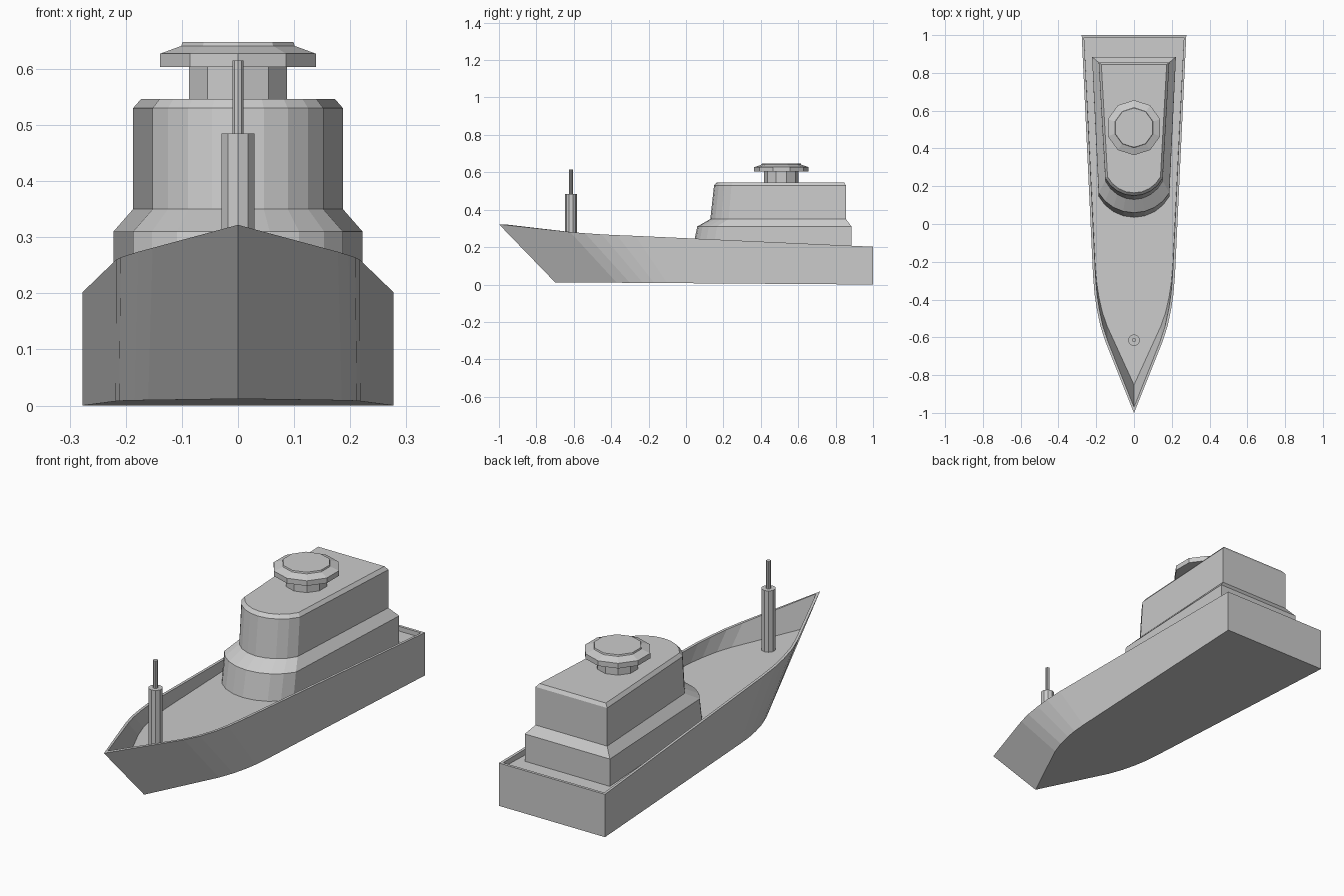
import bpy, bmesh, math

if "Cube" in bpy.data.objects:
    bpy.data.objects.remove(bpy.data.objects["Cube"])


def loft(name, rings):
    """Skin equal-length rings of points and cap both ends."""
    bm = bmesh.new()
    vs = [[bm.verts.new(p) for p in r] for r in rings]
    n = len(rings[0])
    for a, b in zip(vs, vs[1:]):
        for i in range(n):
            j = (i + 1) % n
            bm.faces.new((a[i], a[j], b[j], b[i]))
    bm.faces.new(vs[0][::-1])
    bm.faces.new(vs[-1])
    bmesh.ops.recalc_face_normals(bm, faces=bm.faces)
    me = bpy.data.meshes.new(name)
    bm.to_mesh(me)
    bm.free()
    ob = bpy.data.objects.new(name, me)
    bpy.context.collection.objects.link(ob)
    return ob


def mirror(half):
    """Close a half outline (first point on the centre line) across x = 0."""
    return half + [(-x, y, z) for x, y, z in reversed(half[1:])]


def lathe(name, y, profile, sides=10):
    """Stack of polygon rings, a corner pointing forward."""
    rings = []
    for r, z in profile:
        angs = [2 * math.pi * i / sides for i in range(sides)]
        rings.append([(r * math.sin(a), y - r * math.cos(a), z) for a in angs])
    return loft(name, rings)


# Hull: raked bow, flared forward, with a thin bulwark around a sunken deck
sheer = [(0, -1, .322), (.152, -.62, .281), (.178, -.54, .274), (.197, -.45, .268),
         (.209, -.37, .264), (.217, -.27, .26), (.277, 1, .202)]
keel = [(0, -.70), (.16, -.37), (.185, -.30), (.202, -.23), (.212, -.17),
        (.218, -.10), (.277, 1)]
bottom = [(x, y, .007 * (1 - y)) for x, y in keel]
T = .013


def inset(p, i):
    x, y, z = p
    if i == 0:
        return (0, y + .03, z)
    return (x - T, y - T if i == len(sheer) - 1 else y, z)


rim, deck = [], []
for i, (t, b) in enumerate(zip(sheer, bottom)):
    rim.append(inset(t, i))
    f = (t[2] - (.19 - .01 * t[1])) / (t[2] - b[2])
    x, y = t[0] + (b[0] - t[0]) * f, t[1] + (b[1] - t[1]) * f
    deck.append(inset((x, y, .19 - .01 * y), i))
loft("hull", [mirror(r) for r in (bottom, sheer, rim, deck)])


# Deckhouse: tapered plan with a curved front, stepped in to the upper tier
def house_ring(z, front, corner, xc, rear, xr, segs=4):
    half_angle = math.radians(62)
    pts = []
    for i in range(segs + 1):
        a = half_angle * i / segs
        k = (1 - math.cos(a)) / (1 - math.cos(half_angle))
        pts.append((xc * math.sin(a) / math.sin(half_angle),
                    front + (corner - front) * k, z))
    return mirror(pts + [(xr, rear, z)])


loft("deckhouse", [house_ring(*s) for s in (
    (.178, .033, .145, .187, .885, .222),
    (.310, .060, .165, .187, .885, .222),
    (.350, .130, .228, .152, .855, .187),
    (.530, .150, .243, .152, .855, .187),
    (.546, .165, .250, .140, .845, .173))])

# Roof turret: neck, wide brim and shallow cap
lathe("roof_turret", .51, [(.092, .54), (.092, .603), (.146, .603), (.146, .627),
                           (.106, .641), (.104, .648)])

# Foredeck mast: thick post with a thin pole
lathe("mast", -.615, [(.031, .19), (.031, .485), (.0105, .485), (.0105, .615)])
